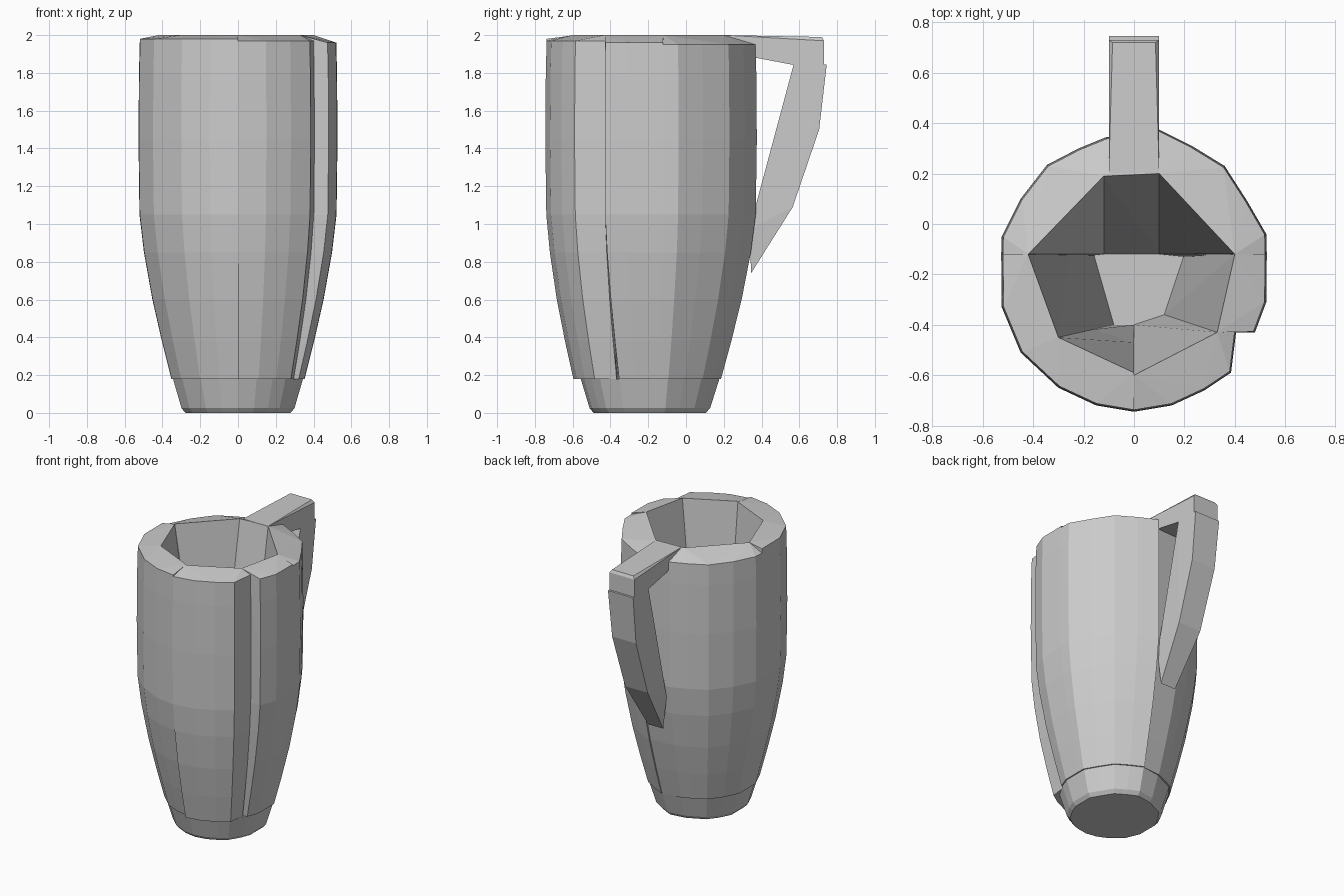
import bpy, bmesh
from mathutils import Vector

cube = bpy.data.objects.get("Cube")
if cube:
    bpy.data.objects.remove(cube, do_unlink=True)

grey = bpy.data.materials.new("plain_grey")
grey.use_nodes = True
grey.diffuse_color = (0.6, 0.6, 0.6, 1)
grey.node_tree.nodes["Principled BSDF"].inputs["Base Color"].default_value = (0.6, 0.6, 0.6, 1)

AXIS_Y = -0.2
FLOOR, RIM = 0.18, 2.0
# Height and width factor of the cup silhouette
PROFILE = [(0.18, 0.67), (0.38, 0.765), (0.6, 0.86), (0.85, 0.945),
           (1.05, 0.99), (1.45, 1.0), (1.8, 0.995), (2.0, 0.985)]


def hull(name, points):
    """One faceted solid wrapped around a set of points."""
    bm = bmesh.new()
    for p in points:
        bm.verts.new(p)
    res = bmesh.ops.convex_hull(bm, input=bm.verts[:])
    junk = {g for g in res["geom_interior"] + res["geom_unused"]
            if isinstance(g, bmesh.types.BMVert)}
    bmesh.ops.delete(bm, geom=list(junk), context='VERTS')
    bmesh.ops.dissolve_limit(bm, angle_limit=0.01, verts=bm.verts[:], edges=bm.edges[:])
    bmesh.ops.recalc_face_normals(bm, faces=bm.faces[:])
    mesh = bpy.data.meshes.new(name)
    bm.to_mesh(mesh)
    bm.free()
    mesh.materials.append(grey)
    obj = bpy.data.objects.new(name, mesh)
    bpy.context.collection.objects.link(obj)
    return obj


def width_at(z):
    for (za, sa), (zb, sb) in zip(PROFILE, PROFILE[1:]):
        if z <= zb:
            return sa + (sb - sa) * (z - za) / (zb - za)
    return PROFILE[-1][1]


def scaled(p, s, z):
    return (p[0] * s, AXIS_Y + (p[1] - AXIS_Y) * s, z)


def panel(name, outer, top, bottom, z0=FLOOR, z1=RIM, drop=0.02, flare=0.0):
    """Wall segment: curved outside, flat tapering inside, sloped rim."""
    outer_top = z1 - drop if z1 == RIM else z1
    heights = [z0] + [z for z, s in PROFILE if z0 < z < outer_top] + [outer_top]
    pts = []
    for z in heights:
        s = width_at(z) + flare * max(0, 1 - z)
        pts += [scaled(p, s, z) for p in outer]
    for z in (z0, z1):
        t = (z - FLOOR) / (RIM - FLOOR)
        pts += [Vector((*b, z)).lerp(Vector((*a, z)), t) for a, b in zip(top, bottom)]
    return hull(name, pts)


# Front wall panels
panel("front_left_wall",
      [(0, -.745), (.15, -.72), (.28, -.66), (.385, -.59), (.405, -.43)],
      [(0, -.6), (.33, -.43)], [(0, -.4), (.12, -.36)], drop=0.03, flare=0.07)
front = [(-.3, -.65), (-.15, -.72), (0, -.745)]
front_top, front_bottom = [(-.3, -.45), (0, -.59)], [(-.08, -.4), (0, -.4)]
panel("front_right_wall_upper", front, front_top, front_bottom, z0=0.85)
panel("front_right_wall_lower", front, front_top, front_bottom, z1=0.85)

# Side wall panels
panel("left_side_wall", [(.38, -.43), (.48, -.43), (.525, -.31), (.527, -.12)],
      [(.33, -.43), (.4, -.12)], [(.12, -.36), (.2, -.12)], drop=0.04)
side = [(-.527, -.12), (-.525, -.33), (-.45, -.51), (-.3, -.65)]
side_top, side_bottom = [(-.42, -.12), (-.3, -.45)], [(-.16, -.12), (-.08, -.4)]
panel("right_side_wall_upper", side, side_top, side_bottom, z0=0.85)
panel("right_side_wall_lower", side, side_top, side_bottom, z1=0.85)

# Back wall panels, split at mid height on the left
back_left = [(.527, -.12), (.525, -.04), (.45, .09), (.36, .23), (.23, .31), (.1, .375)]
left_top, left_bottom = [(.4, -.12), (.1, .2)], [(.1, -.12), (.1, -.12)]
panel("back_left_wall_upper", back_left, left_top, left_bottom, z0=1.02, drop=0.05)
panel("back_left_wall_lower", back_left, left_top, left_bottom, z1=1.02)
panel("back_middle_wall", [(.1, .365), (-.11, .345)], [(.1, .2), (-.12, .19)],
      [(.1, -.12), (-.12, -.12)], drop=0.05)
panel("back_right_wall",
      [(-.11, .345), (-.22, .3), (-.345, .235), (-.45, .1), (-.525, -.05), (-.527, -.12)],
      [(-.12, .19), (-.42, -.12)], [(-.12, -.12), (-.12, -.12)], drop=0.05)

# Base block with a small bevel at the foot
outline = (front + [(.15, -.72), (.28, -.66), (.385, -.59), (.48, -.43), (.525, -.31)]
           + back_left[1:]
           + [(-.11, .345), (-.345, .235), (-.45, .1), (-.525, -.05), (-.525, -.33), (-.45, -.51)])
hull("base", [scaled(p, s, z) for s, z in ((.53, 0), (.57, .025), (.655, FLOOR))
              for p in outline])

# Handle: top bar and tapering grip, as side profiles (half width, y, z)
bar = [(.1, .2, 2.0), (.1, .2, 1.94), (.1, .37, 1.88), (.1, .57, 1.842),
       (.1, .73, 1.842), (.1, .73, 1.97), (.085, .72, 1.99)]
grip = [(.1, .57, 1.845), (.1, .745, 1.845), (.095, .705, 1.5),
        (.09, .565, 1.09), (.06, .345, .74), (.08, .335, .97)]
for name, side_profile in (("handle_bar", bar), ("handle_grip", grip)):
    hull(name, [(x * s, y, z) for x, y, z in side_profile for s in (-1, 1)])
